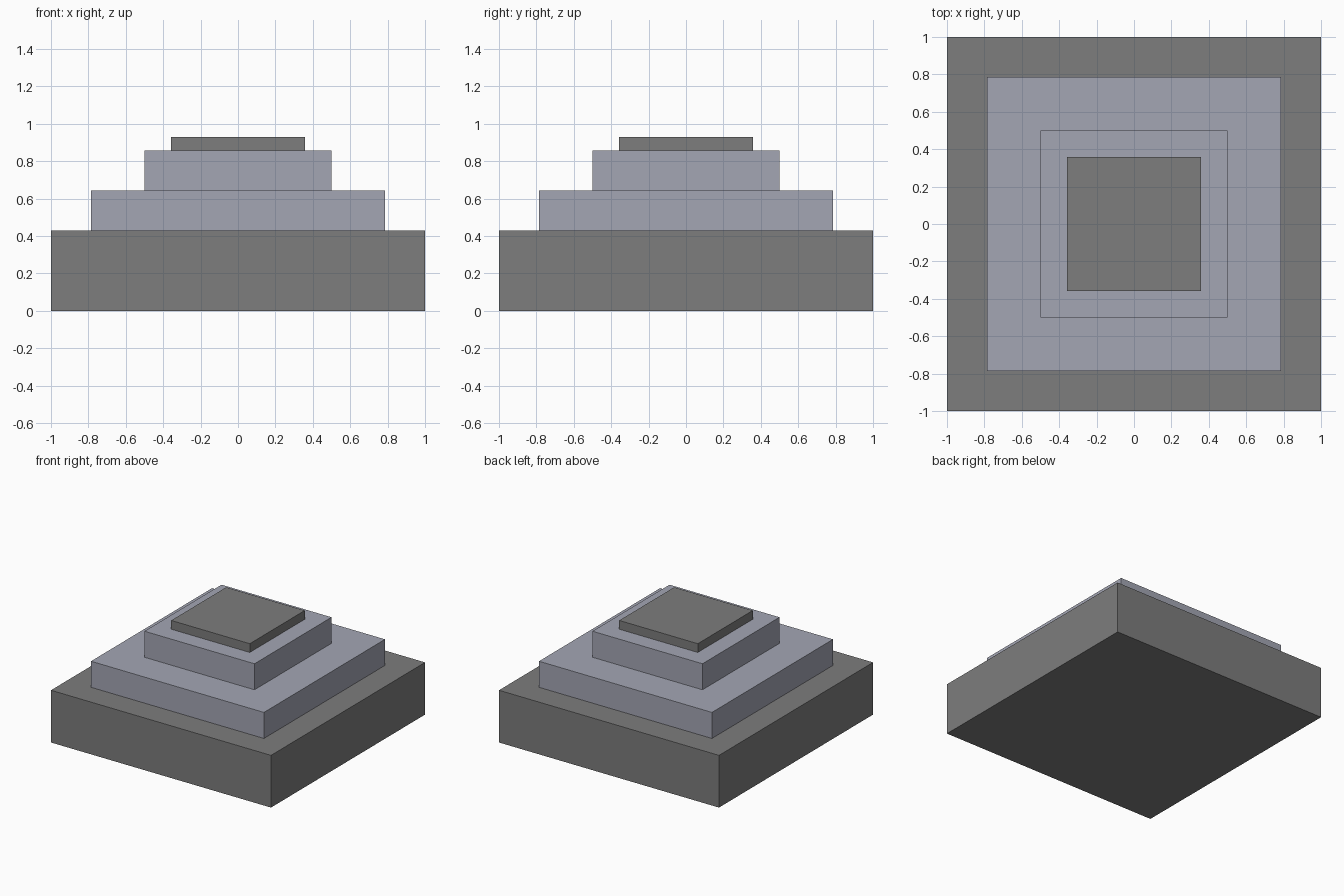
import bpy

cube = bpy.data.objects.get("Cube")
if cube:
    bpy.data.objects.remove(cube, do_unlink=True)


def make_material(name, rgb):
    mat = bpy.data.materials.new(name)
    mat.use_nodes = True
    color = (*rgb, 1.0)
    mat.diffuse_color = color
    mat.node_tree.nodes["Principled BSDF"].inputs["Base Color"].default_value = color
    return mat


dark_grey = make_material("dark grey", (0.205, 0.205, 0.205))
blue_grey = make_material("blue grey", (0.371, 0.381, 0.456))


def add_tier(name, half_width, bottom, top, mat):
    """Square slab centred on the z axis."""
    bpy.ops.mesh.primitive_cube_add(size=1, location=(0, 0, (bottom + top) / 2))
    tier = bpy.context.object
    tier.name = name
    tier.scale = (2 * half_width, 2 * half_width, top - bottom)
    bpy.ops.object.transform_apply(location=False, rotation=False, scale=True)
    tier.data.materials.append(mat)
    return tier


# Stepped stack from the ground up: name, half width, height, material
tiers = [
    ("base_slab", 1.0, 0.429, dark_grey),
    ("lower_step", 0.786, 0.214, blue_grey),
    ("upper_step", 0.5, 0.214, blue_grey),
    ("top_cap", 0.357, 0.072, dark_grey),
]
z = 0.0
for name, half_width, height, mat in tiers:
    add_tier(name, half_width, z, z + height, mat)
    z += height
